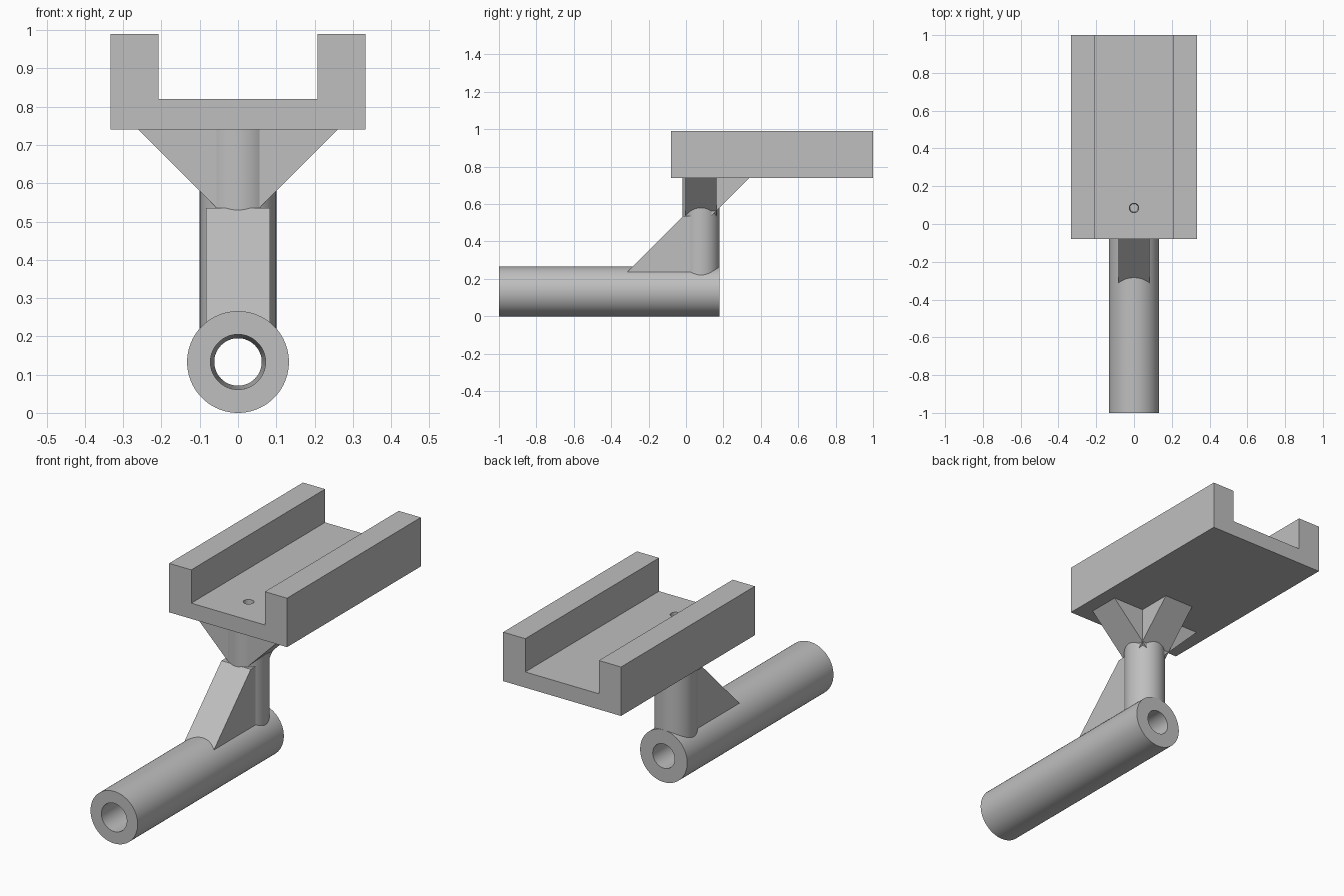
import bpy, bmesh, math
from mathutils import Matrix, Vector

cube = bpy.data.objects.get("Cube")
if cube:
    bpy.data.objects.remove(cube)

grey = bpy.data.materials.new("plain grey")
grey.use_nodes = True
grey.diffuse_color = (0.52, 0.52, 0.52, 1)
grey.node_tree.nodes["Principled BSDF"].inputs["Base Color"].default_value = grey.diffuse_color

POST_Y = 0.08


def finish(name, bm, smooth=False):
    """Turn a bmesh into a named grey object."""
    bmesh.ops.recalc_face_normals(bm, faces=bm.faces)
    mesh = bpy.data.meshes.new(name)
    bm.to_mesh(mesh)
    bm.free()
    mesh.materials.append(grey)
    obj = bpy.data.objects.new(name, mesh)
    bpy.context.collection.objects.link(obj)
    if smooth:
        shade(obj)
    return obj


def activate(obj):
    bpy.ops.object.select_all(action="DESELECT")
    obj.select_set(True)
    bpy.context.view_layer.objects.active = obj


def shade(obj):
    activate(obj)
    bpy.ops.object.shade_smooth_by_angle(angle=math.radians(30))


def prism(name, profile, width, matrix):
    """Extrude a profile in local xz along local y, centred, then place it."""
    bm = bmesh.new()
    face = bm.faces.new([bm.verts.new((x, -width / 2, z)) for x, z in profile])
    new = bmesh.ops.extrude_face_region(bm, geom=[face])["geom"]
    verts = [v for v in new if isinstance(v, bmesh.types.BMVert)]
    bmesh.ops.translate(bm, verts=verts, vec=(0, width, 0))
    bm.transform(matrix)
    return finish(name, bm)


def cone(name, start, end, r1, r2, segments=64):
    """Cylinder or taper between two points."""
    start, end = Vector(start), Vector(end)
    axis = end - start
    bm = bmesh.new()
    bmesh.ops.create_cone(bm, cap_ends=True, segments=segments,
                          radius1=r1, radius2=r2, depth=axis.length)
    turn = axis.to_track_quat("Z", "Y").to_matrix().to_4x4()
    bm.transform(Matrix.Translation((start + end) / 2) @ turn)
    return finish(name, bm, True)


def cut(target, cutter):
    mod = target.modifiers.new("hole", "BOOLEAN")
    mod.operation = "DIFFERENCE"
    mod.solver = "EXACT"
    mod.object = cutter
    activate(target)
    bpy.ops.object.modifier_apply(modifier=mod.name)


# Handle tube with a tapered bore
tube = cone("handle_tube", (0, -1, 0.133), (0, 0.18, 0.133), 0.133, 0.133, 96)
bore = cone("bore_cutter", (0, -1.001, 0.133), (0, 0.181, 0.133), 0.072, 0.062)
cut(tube, bore)

# Upright post and channel tray
post = cone("post", (0, POST_Y, 0.212), (0, POST_Y, 0.75), 0.1, 0.1)
half = [(0.333, 0.74), (0.333, 0.99), (0.208, 0.99), (0.208, 0.82)]
channel = half + [(-x, z) for x, z in reversed(half)]
tray = prism("channel_tray", channel, 1.08, Matrix.Translation((0, 0.46, 0)))

# Small tapered screw hole through the tray floor into the post
screw = cone("screw_cutter", (0, POST_Y + 0.005, 0.55), (0, POST_Y + 0.005, 0.821), 0.015, 0.025, 32)
cut(tray, screw)
cut(post, screw)
for helper in (bore, screw):
    bpy.data.objects.remove(helper)
for obj in (tube, post):
    shade(obj)

# Three sloping gussets under the tray: left, back and right
gusset = [(0, 0.48), (0.26, 0.74), (0.26, 0.742), (0, 0.742)]
for i, side in enumerate(("left", "back", "right")):
    place = Matrix.Translation((0, POST_Y, 0)) @ Matrix.Rotation(i * math.pi / 2, 4, "Z")
    prism(side + "_gusset", gusset, 0.166, place)

# Front brace between tube and post
brace = [(-0.33, 0.22), (-0.015, 0.535), (POST_Y, 0.535), (POST_Y, 0.22)]
prism("front_brace", brace, 0.166, Matrix.Rotation(math.pi / 2, 4, "Z"))
